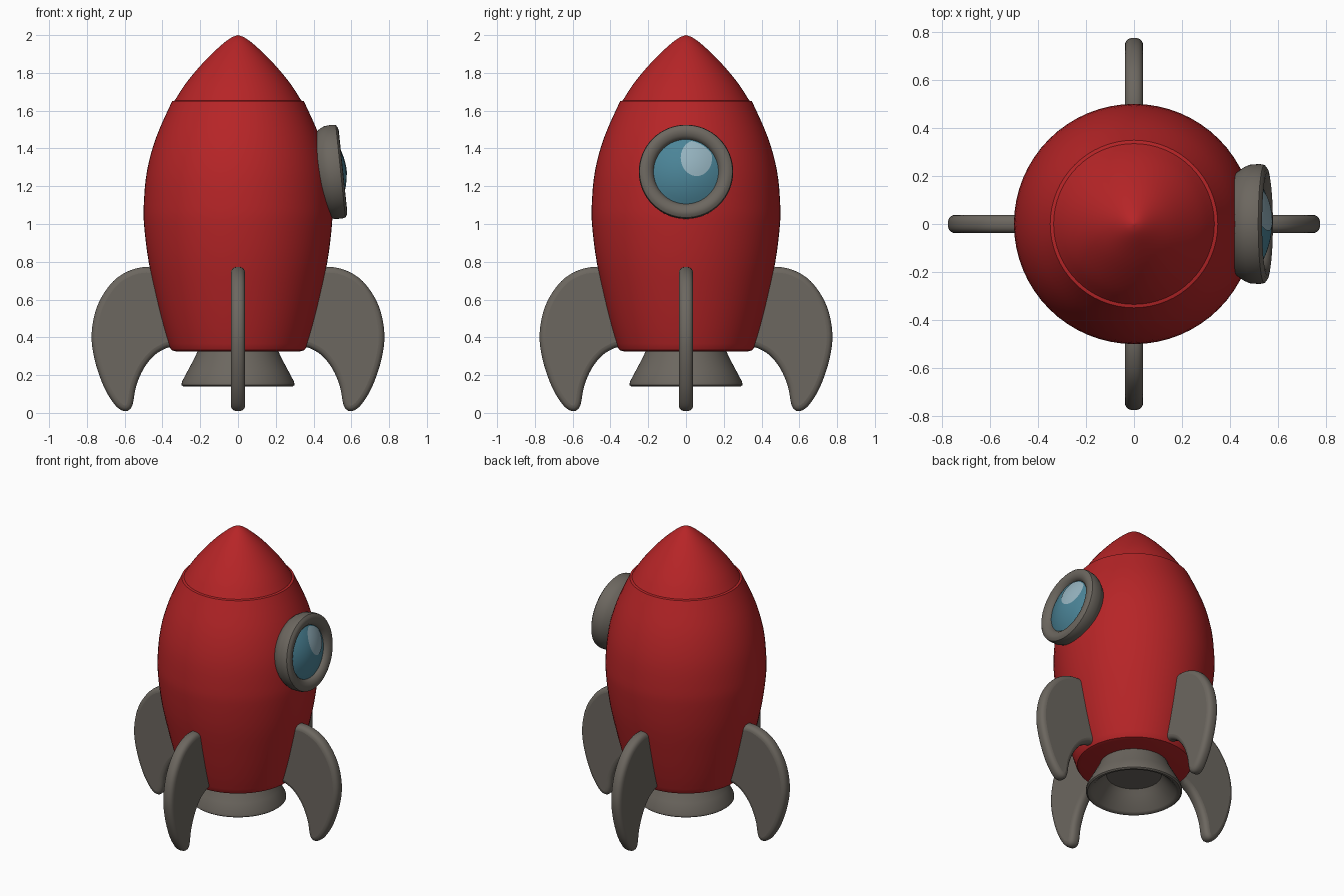
import bpy, math
from mathutils import Matrix, Vector

if "Cube" in bpy.data.objects:
    bpy.data.objects.remove(bpy.data.objects["Cube"])


def material(name, rgb):
    m = bpy.data.materials.new(name)
    m.diffuse_color = (*rgb, 1)
    m.use_nodes = True
    m.node_tree.nodes["Principled BSDF"].inputs["Base Color"].default_value = m.diffuse_color
    return m


RED = material("red paint", (0.47, 0.018, 0.02))
GREY = material("warm grey metal", (0.15, 0.135, 0.115))
BLUE = material("blue glass", (0.07, 0.23, 0.31))
PALE = material("pale glass highlight", (0.30, 0.45, 0.52))


def smooth_points(pts, n=4, closed=False):
    """Catmull-Rom curve through 2D points."""
    out, c = [], len(pts)
    for i in range(c if closed else c - 1):
        if closed:
            idx = [(i + k) % c for k in (-1, 0, 1, 2)]
        else:
            idx = [min(max(i + k, 0), c - 1) for k in (-1, 0, 1, 2)]
        a, b, d, e = (Vector(pts[k]) for k in idx)
        for s in range(n):
            t = s / n
            out.append(tuple(0.5 * (2 * b + (d - a) * t + (2 * a - 5 * b + 4 * d - e) * t * t
                                    + (3 * b - a - 3 * d + e) * t ** 3)))
    if not closed:
        out.append(tuple(pts[-1]))
    return out


def finish(mesh, name, mat, matrix=None, angle=40):
    if matrix is not None:
        mesh.transform(matrix)
    mesh.materials.clear()
    mesh.materials.append(mat)
    mesh.shade_smooth()
    mesh.set_sharp_from_angle(angle=math.radians(angle))
    ob = bpy.data.objects.new(name, mesh)
    bpy.context.collection.objects.link(ob)
    return ob


def lathe(name, profile, mat, matrix=None, steps=64, closed=False):
    """Spin (radius, z) points, listed so that the outside faces outward."""
    verts, rings, faces = [], [], []
    for r, z in profile:
        if r < 1e-5:
            rings.append([len(verts)] * steps)
            verts.append((0, 0, z))
        else:
            rings.append(list(range(len(verts), len(verts) + steps)))
            verts += [(r * math.cos(2 * math.pi * i / steps),
                       r * math.sin(2 * math.pi * i / steps), z) for i in range(steps)]
    pairs = list(zip(rings, rings[1:])) + ([(rings[-1], rings[0])] if closed else [])
    for a, b in pairs:
        for i in range(steps):
            j = (i + 1) % steps
            f = list(dict.fromkeys((a[i], a[j], b[j], b[i])))
            if len(f) > 2:
                faces.append(f)
    mesh = bpy.data.meshes.new(name)
    mesh.from_pydata(verts, [], faces)
    return finish(mesh, name, mat, matrix)


# Hull and nose cone, with a small step between them
hull = smooth_points([(0.362, 0.35), (0.392, 0.45), (0.43, 0.60), (0.473, 0.80), (0.496, 0.98),
                      (0.499, 1.10), (0.482, 1.28), (0.433, 1.46), (0.349, 1.65)])
lathe("hull", [(0, 0.33), (0.33, 0.326), (0.352, 0.332)] + hull + [(0.33, 1.655), (0, 1.655)], RED)
nose = smooth_points([(0.337, 1.65), (0.29, 1.725), (0.232, 1.80), (0.16, 1.88),
                      (0.085, 1.95), (0.035, 1.987), (0, 2.0)])
lathe("nose_cone", [(0, 1.64)] + nose, RED)

# Exhaust nozzle, hollow below
lathe("nozzle", [(0, 0.26), (0.17, 0.26), (0.195, 0.23), (0.262, 0.15), (0.275, 0.141), (0.29, 0.14),
                 (0.299, 0.147), (0.297, 0.165), (0.265, 0.225), (0.225, 0.30), (0.20, 0.36),
                 (0, 0.36)], GREY)

# Four curved fins: a filled outline swollen by a round bevel
outline = smooth_points([(0.46, 0.74), (0.55, 0.73), (0.64, 0.675), (0.715, 0.56), (0.745, 0.42),
                         (0.73, 0.29), (0.685, 0.155), (0.635, 0.07), (0.60, 0.04), (0.585, 0.06),
                         (0.568, 0.15), (0.525, 0.25), (0.46, 0.33), (0.38, 0.375), (0.30, 0.40),
                         (0.36, 0.70)], 4, True)
curve = bpy.data.curves.new("fin_outline", 'CURVE')
curve.dimensions = '2D'
curve.fill_mode = 'BOTH'
curve.extrude = 0.008
curve.bevel_depth = 0.03
curve.bevel_resolution = 3
spline = curve.splines.new('POLY')
spline.points.add(len(outline) - 1)
for p, (x, y) in zip(spline.points, outline):
    p.co = (x, y, 0, 1)
spline.use_cyclic_u = True
helper = bpy.data.objects.new("fin_outline", curve)
bpy.context.collection.objects.link(helper)
bpy.context.view_layer.update()
fin_mesh = bpy.data.meshes.new_from_object(
    helper.evaluated_get(bpy.context.evaluated_depsgraph_get()))
bpy.data.objects.remove(helper)
for k, side in enumerate(("right", "back", "left", "front")):
    turn = Matrix.Rotation(k * math.pi / 2, 4, 'Z') @ Matrix.Rotation(math.pi / 2, 4, 'X')
    finish(fin_mesh.copy(), side + "_fin", GREY, turn)

# Porthole frame: local x = +y, local y = up, local z = outward and tilted slightly up
tilt = math.radians(6)
out = Vector((math.cos(tilt), 0, math.sin(tilt)))
across = Vector((0, 1, 0))
up = out.cross(across)
frame = Matrix((across, up, out)).transposed().to_4x4()
frame.translation = (0.553, 0, 1.28)
lathe("porthole_frame", [(0.17, -0.16), (0.205, -0.14), (0.238, -0.092), (0.247, -0.07),
                         (0.25, -0.03), (0.246, -0.01), (0.232, 0.0), (0.215, 0.003),
                         (0.19, -0.004), (0.174, -0.02), (0.168, -0.04)], GREY, frame, closed=True)


# Domed glass
R = 0.176


def dome(r):
    return -0.03 + 0.05 * (1 - (r / R) ** 2)


lathe("porthole_glass", [(R * (8 - i) / 8, dome(R * (8 - i) / 8)) for i in range(9)], BLUE, frame)

# Pale reflection: thin patch following the dome, clipped to the glass edge
verts, faces, n, m = [(0.055, 0.07)], [], 40, 5
for k in range(1, m + 1):
    for i in range(n):
        a = 2 * math.pi * i / n
        p = Vector((0.055 + 0.083 * k / m * math.cos(a), 0.07 + 0.098 * k / m * math.sin(a)))
        if p.length > 0.165:
            p *= 0.165 / p.length
        verts.append(tuple(p))
for i in range(n):
    j = (i + 1) % n
    faces.append((0, 1 + i, 1 + j))
    for k in range(m - 1):
        b = 1 + k * n
        faces.append((b + i, b + n + i, b + n + j, b + j))
mesh = bpy.data.meshes.new("glass_highlight")
mesh.from_pydata([(x, y, dome(math.hypot(x, y)) + 0.003) for x, y in verts], [], faces)
finish(mesh, "glass_highlight", PALE, frame)
